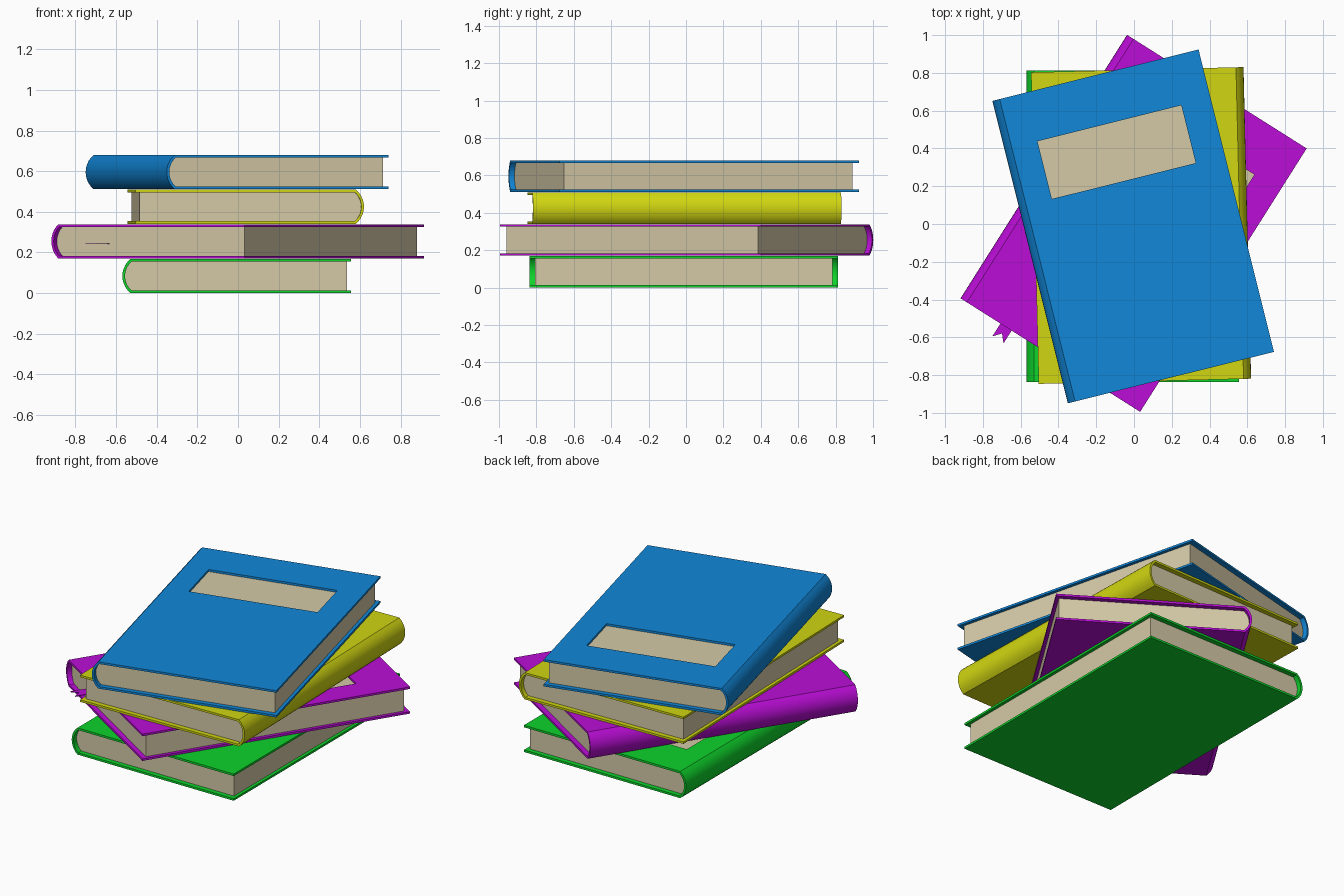
import bpy, bmesh, math

if "Cube" in bpy.data.objects:
    bpy.data.objects.remove(bpy.data.objects["Cube"])

H, T = 0.168, 0.013           # book height, board thickness
PITCH = 0.1705                # vertical spacing in the stack
LEN = 0.825                   # half length of the boards
FORE, HINGE, BULGE = 0.56, -0.525, 0.04


def srgb(*c):
    return [((v / 255 + 0.055) / 1.055) ** 2.4 if v > 10 else v / 255 / 12.92 for v in c] + [1]


def material(name, *c):
    m = bpy.data.materials.new(name)
    m.diffuse_color = srgb(*c)
    m.use_nodes = True
    m.node_tree.nodes["Principled BSDF"].inputs["Base Color"].default_value = m.diffuse_color
    return m


paper = material("paper_beige", 213, 202, 167)


def spine_arc(n, inset):
    """Rounded spine points from bottom to top, moved inwards by inset."""
    c = H / 2
    r = (BULGE ** 2 + c ** 2) / (2 * BULGE)
    cx = HINGE - BULGE + r
    a = math.asin((c - inset) / (r - inset))
    return [(cx - (r - inset) * math.cos(t), c + (r - inset) * math.sin(t))
            for t in (-a + 2 * a * i / n for i in range(n + 1))]


def finish(name, bm, mat, place, solid=0):
    me = bpy.data.meshes.new(name)
    bm.to_mesh(me)
    bm.free()
    me.materials.append(mat)
    ob = bpy.data.objects.new(name, me)
    bpy.context.collection.objects.link(ob)
    bpy.ops.object.select_all(action='DESELECT')
    ob.select_set(True)
    bpy.context.view_layer.objects.active = ob
    if solid:
        mod = ob.modifiers.new("thickness", 'SOLIDIFY')
        mod.thickness, mod.offset, mod.use_even_offset = solid, -1, True
        bpy.ops.object.modifier_apply(modifier=mod.name)
    x, y, z, deg = place
    ob.location = (x, y, z)
    ob.rotation_euler.z = math.radians(deg)
    bpy.ops.object.shade_smooth_by_angle(angle=math.radians(30))
    return ob


def cover(name, mat, place):
    # folded sheet with a window cut out of the front board
    prof = [(FORE, 0)] + spine_arc(10, 0) + [(-0.385, H), (0.40, H), (FORE, H)]
    ys = [-LEN, 0.245, 0.56, LEN]
    bm = bmesh.new()
    g = [[bm.verts.new((x, y, z)) for y in ys] for x, z in prof]
    for i in range(len(prof) - 1):
        for j in range(3):
            if i == len(prof) - 3 and j == 1:
                continue
            bm.faces.new((g[i][j], g[i + 1][j], g[i + 1][j + 1], g[i][j + 1]))
    finish(name, bm, mat, place, T)


def prism(name, pts, direction, mat, place):
    bm = bmesh.new()
    f = bm.faces.new([bm.verts.new(p) for p in pts])
    r = bmesh.ops.extrude_face_region(bm, geom=[f])
    bmesh.ops.translate(bm, vec=direction,
                        verts=[v for v in r['geom'] if isinstance(v, bmesh.types.BMVert)])
    bmesh.ops.recalc_face_normals(bm, faces=bm.faces)
    finish(name, bm, mat, place)


# name, colour, x, y, turn in degrees, bottom to top
books = [
    ("green", (14, 212, 43), -0.004, -0.012, 0),
    ("purple", (187, 13, 215), 0, 0.002, -32.3),
    ("yellow", (209, 214, 17), 0.035, -0.008, 181.4),
    ("blue", (17, 135, 217), -0.002, -0.012, 14),
]

for k, (name, col, x, y, deg) in enumerate(books):
    mat = material(name + "_cover", *col)
    place = (x, y, k * PITCH, deg)
    cover(name + "_book_cover", mat, place)
    # page block with a rounded back
    prof = [(0.54, T)] + spine_arc(10, T) + [(0.54, H - T)]
    prism(name + "_book_pages", [(px, -0.795, pz) for px, pz in prof], (0, 1.59, 0), paper, place)
    # ribbon bookmark with a notched end
    if name == "purple":
        z = 0.07
        prism("ribbon_bookmark",
              [(-0.315, -0.6, z), (-0.315, -0.905, z), (-0.28, -0.865, z),
               (-0.245, -0.905, z), (-0.245, -0.6, z)], (0, 0, 0.004), mat, place)
